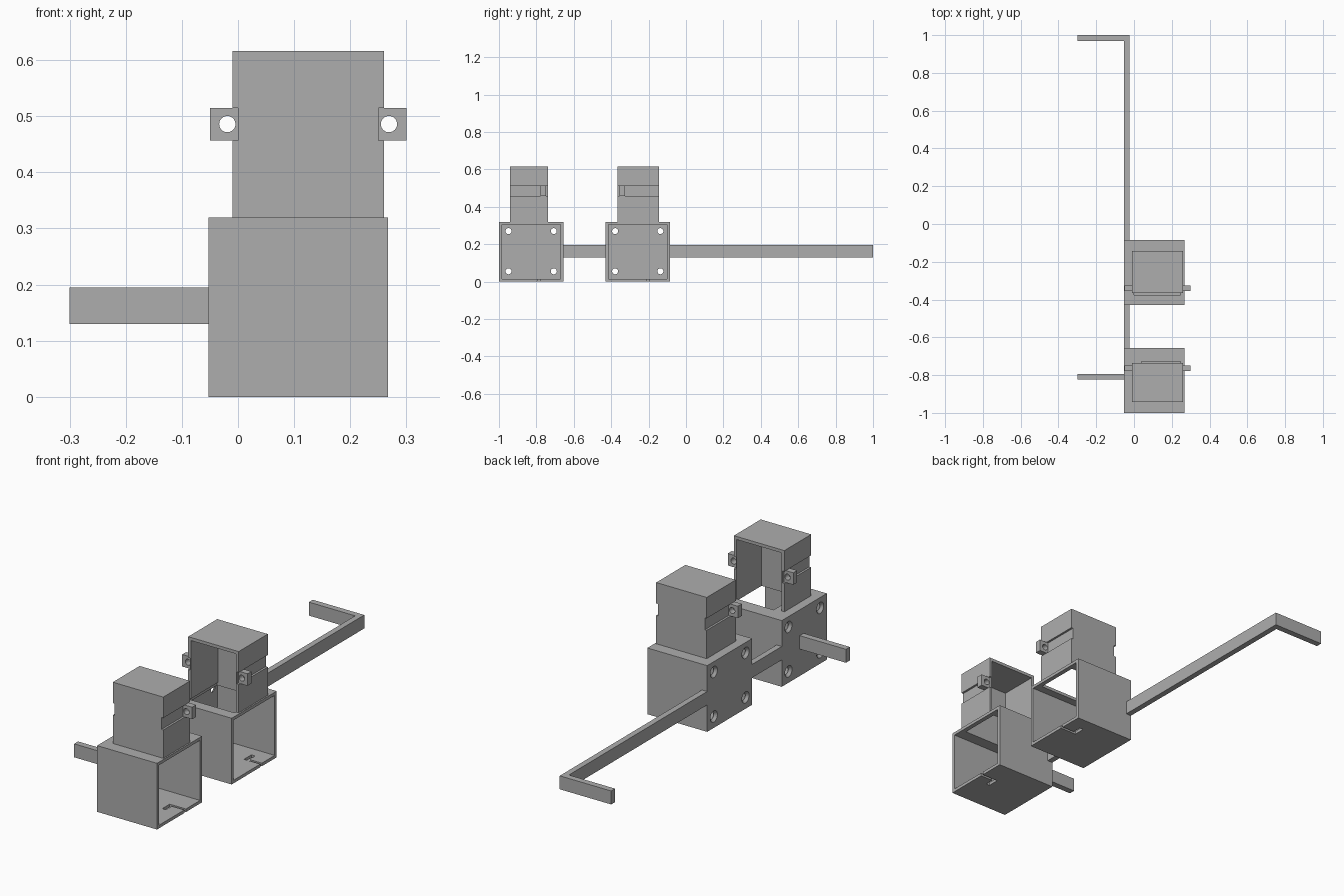
import bpy
from math import radians
from mathutils import Vector

if "Cube" in bpy.data.objects:
    bpy.data.objects.remove(bpy.data.objects["Cube"], do_unlink=True)

grey = bpy.data.materials.new("plain_grey")
grey.use_nodes = True
grey.diffuse_color = (0.42, 0.42, 0.42, 1)
grey.node_tree.nodes["Principled BSDF"].inputs["Base Color"].default_value = (0.42, 0.42, 0.42, 1)


def block(name, xs, ys, zs):
    """Box from a pair of limits on each axis."""
    lo, hi = (Vector(p) for p in zip(xs, ys, zs))
    bpy.ops.mesh.primitive_cube_add(size=1, location=(lo + hi) / 2)
    ob = bpy.context.object
    ob.name = name
    ob.scale = hi - lo
    bpy.ops.object.transform_apply(location=True, rotation=True, scale=True)
    ob.data.materials.append(grey)
    return ob


def cone(centre, r1, r2, depth, axis):
    rot = (0, radians(90), 0) if axis == "x" else (radians(90), 0, 0)
    bpy.ops.mesh.primitive_cone_add(vertices=32, radius1=r1, radius2=r2, depth=depth,
                                    location=centre, rotation=rot)
    return bpy.context.object


def cut(ob, cutters):
    """Subtract each cutter, then remove it."""
    for c in cutters:
        mod = ob.modifiers.new("cut", "BOOLEAN")
        mod.operation, mod.solver, mod.object = "DIFFERENCE", "EXACT", c
        bpy.context.view_layer.objects.active = ob
        bpy.ops.object.modifier_apply(modifier=mod.name)
        bpy.data.objects.remove(c, do_unlink=True)


X0, X1, HALF, H, T = -0.053, 0.267, 0.172, 0.32, 0.015
TX0, TX1, TOP = -0.01, 0.26, 0.616
GZ = (0.457, 0.515)


def station(name, yc, d, open_edge, slot, hole_x0):
    """Open-sided box with an open-faced tower; d is the way the tower opens."""
    def span(a, b):
        return tuple(sorted((yc + d * a, yc + d * b)))

    # Lower box, open on one side
    box = block(name + "_box", (X0, X1), (yc - HALF, yc + HALF), (0, H))
    cutters = [block("inside", (X0 + T, X1 + 0.1), (yc - HALF + T, yc + HALF - T), (T, H - T)),
               block("top_hole", (hole_x0, TX1 - T), span(-0.099, open_edge + 0.01), (H - 0.05, H + 0.05))]
    # Cable slot in the floor
    ys = yc + slot
    cutters += [block("slit", (0.19, X1 + 0.1), (ys - 0.006, ys + 0.006), (-0.1, 0.05)),
                block("slit_end", (0.18, 0.2), sorted((ys + d * 0.006, ys - d * 0.05)), (-0.1, 0.05))]
    # Countersunk screw holes
    for y in (yc - 0.121, yc + 0.121):
        for z in (0.055, 0.27):
            cutters.append(cone((X0, y, z), 0.016, 0.016, 0.1, "x"))
            cutters.append(cone((X0 + 0.005, y, z), 0.029, 0.016, 0.014, "x"))
    cut(box, cutters)

    # Tower with side grooves
    tower = block(name + "_tower", (TX0, TX1), span(-0.114, open_edge), (H, TOP))
    cut(tower, [block("inside", (TX0 + T, TX1 - T), span(-0.099, open_edge + 0.1), (H - 0.1, TOP - T)),
                block("groove", (TX0 - 0.1, TX0 + 0.01), span(-0.3, 0.3), GZ),
                block("groove", (TX1 - 0.01, TX1 + 0.1), span(-0.3, 0.3), GZ)])

    # Pierced tabs in the grooves
    for side, xs, hx in (("right", (-0.05, 0), -0.019), ("left", (0.25, 0.3), 0.269)):
        tab = block(f"{name}_{side}_tab", xs, span(open_edge - 0.041, open_edge - 0.011), GZ)
        cut(tab, [cone((hx, yc + d * (open_edge - 0.026), 0.486), 0.0145, 0.0145, 0.1, "y")])
        tab.select_set(True)


station("front", -0.828, 1, 0.091, 0.043, 0.04)
station("rear", -0.258, -1, 0.108, 0.053, 0.0)

# Connecting bar, long arm and bent ends
BAR_X, BAR_Z = (X0, -0.025), (0.13, 0.195)
block("link_bar", BAR_X, (-0.656, -0.43), BAR_Z)
block("long_arm", BAR_X, (-0.086, 1), BAR_Z)
block("arm_end", (-0.3, X0), (0.97, 1), BAR_Z)
block("front_stub", (-0.3, X0), (-0.823, -0.793), BAR_Z)
